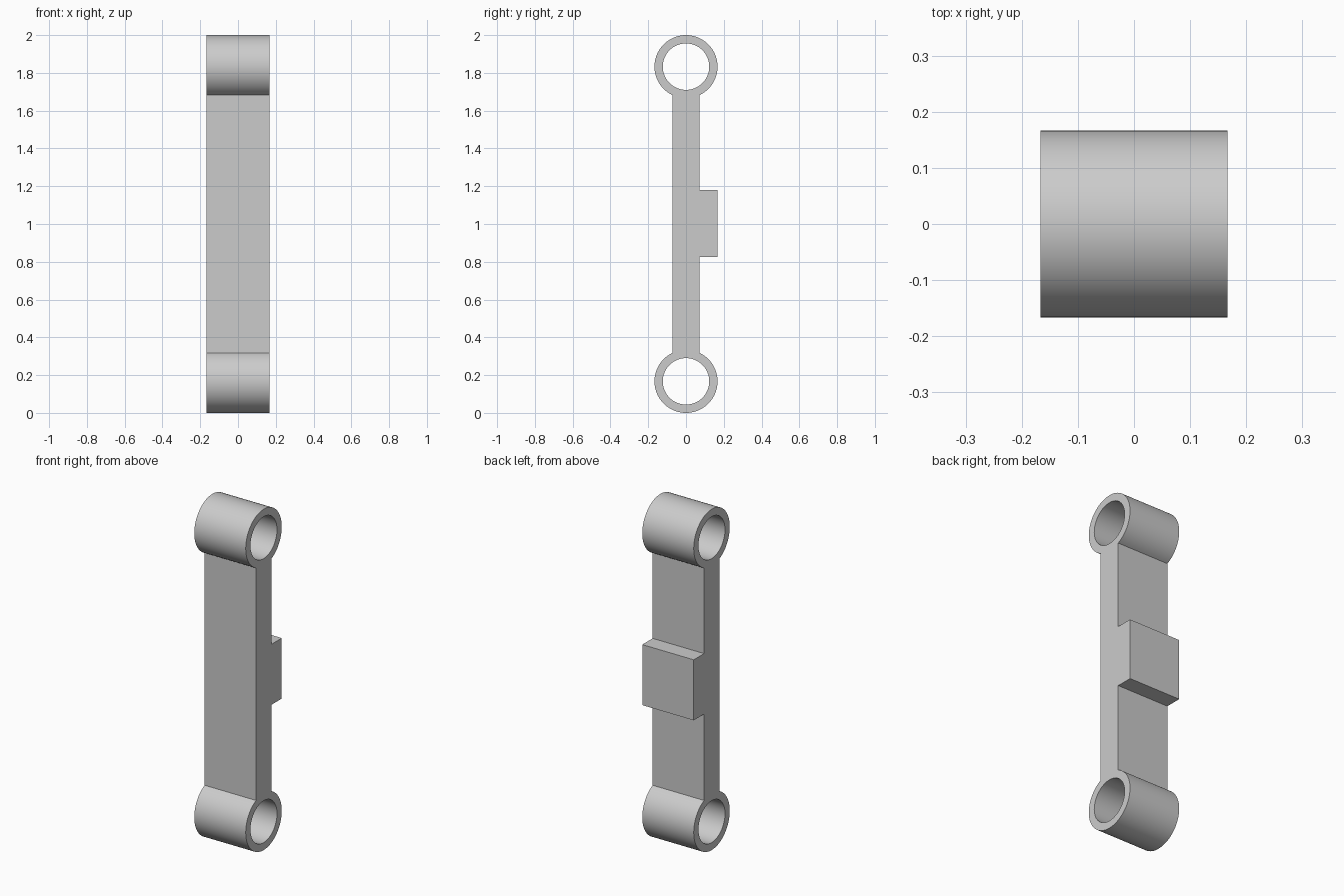
import bpy, bmesh
from math import acos, cos, sin, pi
from mathutils import Matrix

cube = bpy.data.objects.get("Cube")
if cube:
    bpy.data.objects.remove(cube, do_unlink=True)

# Main dimensions
WIDTH = 0.334
OUTER, BORE = 0.167, 0.123
BAR = 0.071                      # half thickness of the bar
LOW, HIGH = OUTER, 2 - OUTER     # eye centres
PAD_LOW, PAD_HIGH, PAD_Y = 0.825, 1.18, 0.167


def arc(centre, radius, start, end, steps):
    """Points (y, z) along an arc, counter-clockwise."""
    angles = [start + (end - start) * i / steps for i in range(steps + 1)]
    return [(radius * cos(a), centre + radius * sin(a)) for a in angles]


# Side outline: lower eye, pad on the back, upper eye; the bar closes the loop
join = acos(BAR / OUTER)
outline = arc(LOW, OUTER, pi - join, 2 * pi + join, 64)
outline += [(BAR, PAD_LOW), (PAD_Y, PAD_LOW), (PAD_Y, PAD_HIGH), (BAR, PAD_HIGH)]
outline += arc(HIGH, OUTER, -join, pi + join, 64)
bores = [arc(c, BORE, 0, 2 * pi, 64)[:-1] for c in (LOW, HIGH)]

# Filled curve with two holes, extruded across the width
curve = bpy.data.curves.new("link_profile", "CURVE")
curve.dimensions = "2D"
curve.fill_mode = "BOTH"
curve.extrude = WIDTH / 2
for loop in [outline] + bores:
    spline = curve.splines.new("POLY")
    spline.points.add(len(loop) - 1)
    for point, (y, z) in zip(spline.points, loop):
        point.co = (y, z, 0, 1)
    spline.use_cyclic_u = True

link = bpy.data.objects.new("connecting_link", curve)
bpy.context.collection.objects.link(link)
bpy.ops.object.select_all(action="DESELECT")
link.select_set(True)
bpy.context.view_layer.objects.active = link
bpy.ops.object.convert(target="MESH")
link = bpy.context.view_layer.objects.active

# Stand the profile upright, weld the caps to the walls
bm = bmesh.new()
bm.from_mesh(link.data)
bm.transform(Matrix(((0, 0, 1, 0), (1, 0, 0, 0), (0, 1, 0, 0), (0, 0, 0, 1))))
bmesh.ops.remove_doubles(bm, verts=bm.verts, dist=0.0001)
bmesh.ops.recalc_face_normals(bm, faces=bm.faces)
bm.to_mesh(link.data)
bm.free()

# Plain grey metal
grey = bpy.data.materials.new("grey_metal")
grey.use_nodes = True
colour = (0.6, 0.6, 0.6, 1)
grey.diffuse_color = colour
grey.node_tree.nodes["Principled BSDF"].inputs["Base Color"].default_value = colour
link.data.materials.clear()
link.data.materials.append(grey)

bpy.ops.object.shade_smooth_by_angle(angle=pi / 6)
